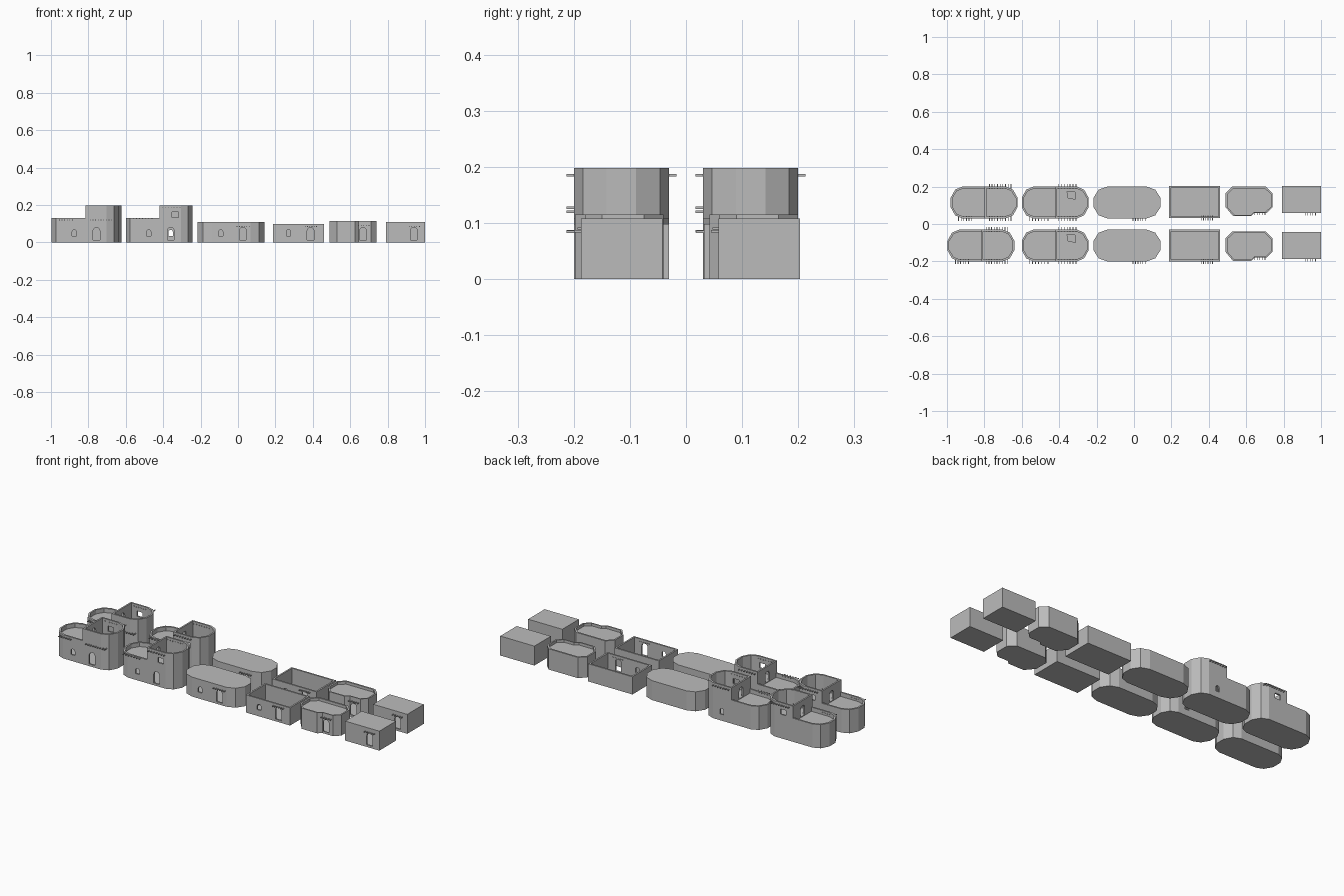
import bpy, bmesh, math
from mathutils import Matrix

cube = bpy.data.objects.get("Cube")
if cube:
    bpy.data.objects.remove(cube)

clay = bpy.data.materials.new("plain_grey")
clay.use_nodes = True
grey = (0.5, 0.5, 0.5, 1)
clay.diffuse_color = grey
clay.node_tree.nodes["Principled BSDF"].inputs["Base Color"].default_value = grey

WALL = 0.009
FLOOR = 0.004
FRONT, BACK = -0.2, -0.03


def link(name, bm):
    mesh = bpy.data.meshes.new(name)
    bmesh.ops.recalc_face_normals(bm, faces=bm.faces)
    bm.to_mesh(mesh)
    bm.free()
    mesh.materials.append(clay)
    obj = bpy.data.objects.new(name, mesh)
    bpy.context.collection.objects.link(obj)
    return obj


def prism(points, z0, z1, matrix=Matrix()):
    """Closed upright prism over a plan outline."""
    bm = bmesh.new()
    low = [bm.verts.new((x, y, z0)) for x, y in points]
    face = bm.faces.new(low)
    top = bmesh.ops.extrude_face_region(bm, geom=[face])["geom"]
    for v in top:
        if isinstance(v, bmesh.types.BMVert):
            v.co.z = z1
    bm.transform(matrix)
    return link("shape", bm)


def plan(x0, x1, left=0, right=0, inset=0.0, y0=FRONT, y1=BACK):
    """Rectangle whose ends can bulge out as faceted half ellipses."""
    x0, x1, y0, y1 = x0 + inset, x1 - inset, y0 + inset, y1 - inset
    mid, half = (y0 + y1) / 2, (y1 - y0) / 2
    pts = []
    for edge, depth, start in ((x1, right, -90), (x0, left, 90)):
        steps = 5 if depth else 1
        for i in range(steps + 1):
            a = math.radians(start + 180 * i / steps)
            x = edge
            if depth:
                side = 1 if start < 0 else -1
                x = edge - side * depth + depth * math.cos(a)
            pts.append((x, mid + half * math.sin(a)))
    return pts


def shrink(pts, amount):
    """Pull an outline in towards its middle."""
    cx = sum(p[0] for p in pts) / len(pts)
    cy = sum(p[1] for p in pts) / len(pts)
    return [(cx + (x - cx) * (1 - amount), cy + (y - cy) * (1 - amount * 1.5)) for x, y in pts]


def arch(x, z0, z1, width, y, depth=0.03, facing_x=False):
    """Cutter for an arched opening in a wall."""
    r = width / 2
    pts = [(-r, z0), (r, z0)]
    for i in range(7):
        a = math.pi * i / 6
        pts.append((r * math.cos(a), z1 - r + r * math.sin(a)))
    m = Matrix.Rotation(math.radians(90), 4, 'X')
    if facing_x:
        m = Matrix.Rotation(math.radians(90), 4, 'Z') @ m
    return prism(pts, -depth / 2, depth / 2, Matrix.Translation((x, y, 0)) @ m)


def door(x, y=FRONT):
    return arch(x, 0.012, 0.08, 0.036, y)


def window(x, z=0.035, y=FRONT):
    return arch(x, z, z + 0.032, 0.024, y)


def square_window(x, y):
    r = 0.018
    return prism([(x - r, y - r), (x + r, y - r), (x + r, y + r), (x - r, y + r)], 0.133, 0.162)


def carve(name, body, cutters, additions=()):
    """Join additions, cut openings, and leave one clean mesh."""
    helpers = [(o, 'UNION') for o in additions] + [(o, 'DIFFERENCE') for o in cutters]
    for o, op in helpers:
        o.hide_render = True
        mod = body.modifiers.new(op, 'BOOLEAN')
        mod.operation, mod.solver, mod.object = op, 'EXACT', o
    bpy.context.view_layer.update()
    deps = bpy.context.evaluated_depsgraph_get()
    mesh = bpy.data.meshes.new_from_object(body.evaluated_get(deps))
    body.modifiers.clear()
    body.data = mesh
    mesh.materials.clear()
    mesh.materials.append(clay)
    for p in mesh.polygons:
        p.material_index = 0
    for o, _ in helpers:
        bpy.data.objects.remove(o)
    body.name = name
    return body


def beams(name, runs):
    """Rows of roof beam ends poking out of the walls."""
    bm = bmesh.new()
    for x0, x1, count, z, y in runs:
        for i in range(count):
            x = x0 + (x1 - x0) * i / (count - 1)
            m = Matrix.Translation((x, y, z)) @ Matrix.Diagonal((0.004, 0.026, 0.004, 1))
            bmesh.ops.create_cube(bm, size=1, matrix=m)
    return link(name, bm)


def repeat(objs, dx, dy):
    """Second row of the same house."""
    for o in objs:
        twin = bpy.data.objects.new("rear_" + o.name, o.data)
        twin.location = (dx, dy, 0)
        bpy.context.collection.objects.link(twin)


def tower_house(name, x0, x1, split, extra):
    """Low room with a roof terrace beside a taller open tower."""
    end = 0.065
    body = prism(plan(x0, x1, end, end), 0, 0.131)
    tower = prism(plan(split, x1, 0, end), 0.05, 0.198)
    cuts = [
        prism(plan(x0, x1, end, end, WALL), FLOOR, 0.1),
        prism(plan(x0, split + WALL, end, 0, WALL), 0.108, 0.25),
        prism(plan(split, x1, 0, end, WALL), 0.111, 0.25),
        arch(split, 0.112, 0.17, 0.035, -0.115, 0.022, True),
        window(x0 + 0.125), door(x0 + 0.243)]
    return carve(name, body, cuts + extra, [tower])


# Two storey houses
house = tower_house("round_tower_house", -1, -0.637, -0.815,
                    [square_window(-0.755, BACK)])
ends = beams("round_tower_beams", [(-0.955, -0.885, 6, 0.12, FRONT), (-0.79, -0.675, 9, 0.12, FRONT),
                                   (-0.79, -0.675, 9, 0.185, BACK)])
repeat([house, ends], 0.017, 0.23)

hatch = prism([(-0.358, -0.055), (-0.352, -0.09), (-0.312, -0.098), (-0.315, -0.06)], 0.09, 0.12)
house = tower_house("hatch_tower_house", -0.603, -0.24, -0.42,
                    [hatch, square_window(-0.335, FRONT), window(-0.36, 0.035, BACK)])
ends = beams("hatch_tower_beams", [(-0.56, -0.46, 7, 0.127, FRONT), (-0.405, -0.31, 7, 0.185, FRONT),
                                   (-0.405, -0.31, 7, 0.185, BACK)])
repeat([house, ends], 0, 0.23)

# Long house with rounded ends and a flat roof
house = carve("long_round_house", prism(plan(-0.22, 0.145, 0.077, 0.077), 0, 0.108),
              [prism(plan(-0.22, 0.145, 0.077, 0.077, WALL), FLOOR, 0.1), window(-0.093), door(0.026)])
ends = beams("long_house_beams", [(-0.005, 0.06, 6, 0.085, FRONT)])
repeat([house, ends], 0, 0.23)

# Roofless rectangular house
house = carve("open_house", prism(plan(0.188, 0.46), 0, 0.098),
              [prism(plan(0.188, 0.46, inset=WALL), FLOOR, 0.2), window(0.27), door(0.388)])
ends = beams("open_house_beams", [(0.36, 0.42, 6, 0.084, FRONT)])
repeat([house, ends], 0, 0.232)

# Small house with clipped corners and a stepped front
outline = [(0.49, -0.15), (0.53, -0.198), (0.625, -0.198), (0.645, -0.18), (0.71, -0.18),
           (0.74, -0.15), (0.74, -0.075), (0.705, -0.04), (0.525, -0.04), (0.49, -0.075)]
house = carve("clipped_house", prism(outline, 0, 0.115),
              [prism(shrink(outline, 0.07), FLOOR, 0.092),
               prism(shrink(outline, 0.07), 0.1, 0.2), door(0.668, -0.18)])
ends = beams("clipped_house_beams", [(0.645, 0.7, 5, 0.09, -0.18)])
repeat([house, ends], 0, 0.24)

# Plain box house
house = carve("box_house", prism(plan(0.79, 1, y0=-0.187, y1=-0.042), 0, 0.108),
              [prism(plan(0.79, 1, inset=WALL, y0=-0.187, y1=-0.042), FLOOR, 0.1), door(0.94, -0.187)])
ends = beams("box_house_beams", [(0.915, 0.97, 5, 0.085, -0.187)])
repeat([house, ends], 0, 0.245)
